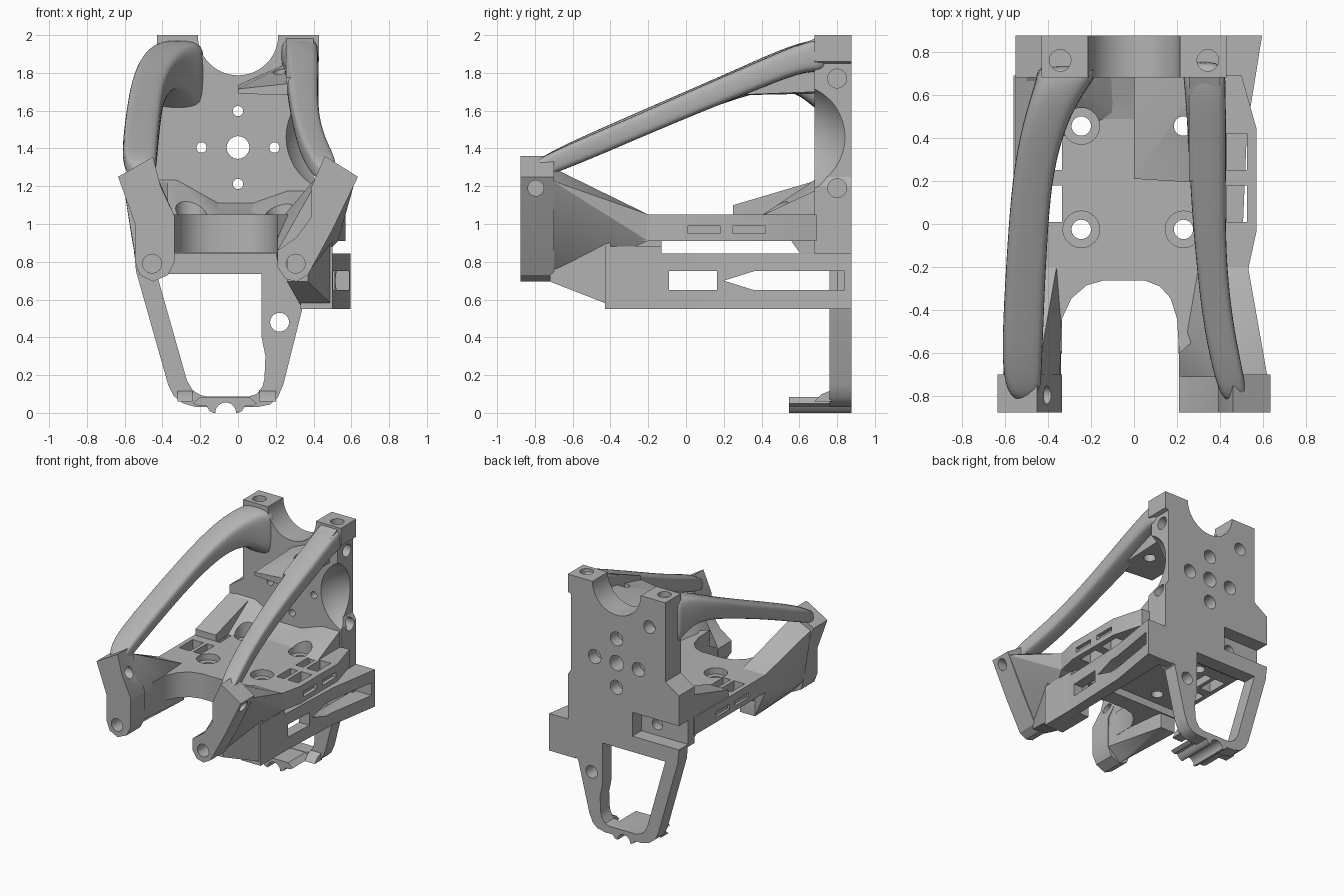
import bpy, bmesh, math
from mathutils import Vector, Matrix

if "Cube" in bpy.data.objects:
    bpy.data.objects.remove(bpy.data.objects["Cube"])

grey = bpy.data.materials.new("plain_grey")
grey.use_nodes = True
grey.diffuse_color = (0.45, 0.45, 0.45, 1)
grey.node_tree.nodes["Principled BSDF"].inputs["Base Color"].default_value = (0.45, 0.45, 0.45, 1)


def finish(name, bm):
    bmesh.ops.recalc_face_normals(bm, faces=bm.faces)
    mesh = bpy.data.meshes.new(name)
    bm.to_mesh(mesh)
    bm.free()
    mesh.materials.append(grey)
    ob = bpy.data.objects.new(name, mesh)
    bpy.context.collection.objects.link(ob)
    return ob


def hull(name, pts):
    bm = bmesh.new()
    for p in pts:
        bm.verts.new(p)
    res = bmesh.ops.convex_hull(bm, input=bm.verts)
    bmesh.ops.delete(bm, geom=[v for v in res["geom_interior"] if isinstance(v, bmesh.types.BMVert)],
                     context="VERTS")
    bmesh.ops.dissolve_limit(bm, angle_limit=0.02, verts=bm.verts, edges=bm.edges)
    return finish(name, bm)


def prism(name, pts, axis, lo, hi):
    """Extrude a flat outline along one axis."""
    place = {"x": lambda a, b, t: (t, a, b), "y": lambda a, b, t: (a, t, b),
             "z": lambda a, b, t: (a, b, t)}[axis]
    bm = bmesh.new()
    face = bm.faces.new([bm.verts.new(place(a, b, lo)) for a, b in pts])
    res = bmesh.ops.extrude_face_region(bm, geom=[face])
    step = Vector(place(0, 0, hi - lo))
    bmesh.ops.translate(bm, vec=step, verts=[v for v in res["geom"] if isinstance(v, bmesh.types.BMVert)])
    return finish(name, bm)


def box(name, x0, x1, y0, y1, z0, z1):
    return prism(name, [(x0, y0), (x1, y0), (x1, y1), (x0, y1)], "z", z0, z1)


def cyl(axis, a, b, r, lo, hi, n=32):
    ring = [(a + r * math.cos(i * math.tau / n), b + r * math.sin(i * math.tau / n)) for i in range(n)]
    return prism("cutter", ring, axis, lo, hi)


def ball(centre, r):
    bm = bmesh.new()
    bmesh.ops.create_uvsphere(bm, u_segments=40, v_segments=24, radius=r, matrix=Matrix.Translation(centre))
    return finish("cutter", bm)


def cut(ob, cutters):
    for c in cutters:
        m = ob.modifiers.new("cut", "BOOLEAN")
        m.object, m.operation, m.solver = c, "DIFFERENCE", "EXACT"
    bake(ob)
    for c in cutters:
        bpy.data.objects.remove(c)


def bake(ob):
    bpy.context.view_layer.update()
    mesh = bpy.data.meshes.new_from_object(ob.evaluated_get(bpy.context.evaluated_depsgraph_get()))
    ob.modifiers.clear()
    ob.data = mesh


def arm(name, rings):
    """Loft rounded rectangles given as x, y, z, width, height."""
    bm = bmesh.new()
    loops = []
    for x, y, z, w, h in rings:
        loops.append([bm.verts.new((x + sx * w / 2, y, z + sz * h / 2)) for sx, sz in
                      ((1, -.7), (1, .7), (.75, 1), (-.75, 1), (-1, .7), (-1, -.7), (-.75, -1), (.75, -1))])
    for a, b in zip(loops, loops[1:]):
        for i in range(8):
            j = (i + 1) % 8
            bm.faces.new((a[i], a[j], b[j], b[i]))
    bm.faces.new(loops[0])
    bm.faces.new(loops[-1])
    ob = finish(name, bm)
    ob.modifiers.new("smooth", "SUBSURF").levels = 2
    bake(ob)


# Upright back plate with notch, bolt circle, pocket and hollowed side
plate = prism("back_plate", [(-.43, 2), (-.43, 1.37), (-.55, 1.29), (-.55, .84), (.43, .84), (.43, 1.2),
                             (.4, 1.25), (.4, 1.85), (.43, 1.86), (.43, 2)], "y", .68, .875)
cutters = [cyl("y", 0, 2, .213, .6, .9, 64), cyl("y", 0, 1.405, .06, .6, .9), ball((.55, .56, 1.46), .32),
           box("cutter", -.6, -.14, .76, .9, .85, 1.05), cyl("y", -.28, .95, .045, .6, .9),
           cyl("y", -.29, 1.77, .05, .78, .9)]
for i in range(4):
    a, b = .193 * math.cos(i * math.pi / 2), 1.405 + .193 * math.sin(i * math.pi / 2)
    cutters += [cyl("y", a, b, .027, .6, .9), cyl("y", a, b, .055, .78, .9)]
for s in (-1, 1):
    cutters.append(cyl("z", s * .343, .76, .05, 1.9, 2.1))
for z in (1.19, 1.77):
    cutters.append(cyl("x", .8, z, .05, .33, .6))
cut(plate, cutters)

# Open loop below the plate
handle = prism("lower_loop", [(-.55, .86), (-.54, .75), (-.37, .15), (-.34, .09), (-.29, .05), (-.22, .03), (.1, .03),
                              (.17, .045), (.21, .08), (.24, .15), (.34, .55), (.43, .6), (.43, .86)], "y", .76, .875)
cut(handle, [prism("cutter", [(-.43, .735), (-.27, .17), (-.24, .12), (-.2, .095), (-.17, .088), (.06, .088),
                              (.1, .1), (.13, .14), (.14, .18), (.145, .3), (.125, .4), (.125, .735)], "y", .6, 1),
             cyl("y", .22, .48, .05, .6, 1), cyl("y", -.065, 0, .055, .5, 1)])
foot = prism("loop_foot", [(-.24, .05), (-.2, .035), (-.17, .04), (-.15, .01), (-.13, 0), (0, 0), (.02, .01),
                           (.04, .04), (.07, .035), (.1, .05), (.06, .085), (-.2, .085)], "y", .545, .875)
cut(foot, [cyl("y", -.065, 0, .055, .5, 1)])
for x0, x1 in ((-.32, -.24), (.11, .2)):
    hull("loop_gusset", [(x, y, z) for x in (x0, x1) for y, z in ((.68, .06), (.72, .1), (.77, .12), (.77, .06))])

# Floor deck with arched front edge
ARCH = [(-.335, -.6), (-.335, -.44), (-.29, -.345), (-.22, -.285), (-.14, -.262), (.05, -.262),
        (.12, -.29), (.17, -.345), (.2, -.44), (.21, -.6)]


def deck_holes():
    res = []
    for x in (-.245, .23):
        for y in (-.025, .455):
            res += [cyl("z", x, y, .045, .8, 1.4), cyl("z", x, y, .085, 1.0, 1.4)]
    return res


deck = prism("floor_deck", [(-.56, .69), (-.56, -.3)] + ARCH + [(.5, -.35), (.57, -.03), (.57, .44), (.5, .69)],
             "z", .91, 1.05)
slots = deck_holes()
for s in (-1, 1):
    for y in (.01, .25):
        slots += [box("cutter", *sorted((s * .43, s * .525)), y, y + .17, .8, 1.2),
                  box("cutter", *sorted((s * .335, s * .4)), y, y + .17, .98 if s > 0 else .8, 1.2),
                  box("cutter", *sorted((s * .54, s * .6)), y, y + .17, .95, .99)]
cut(deck, slots)
prism("floor_lip", [(-.5, -.13), (-.5, -.3)] + ARCH + [(.45, -.35), (.45, -.13)], "z", .85, .92)

# Sloped join between deck and plate, rising towards both sides
ramp = prism("deck_ramp", [(.45, 1.04), (.56, 1.07), (.69, 1.115), (.69, .85), (.6, .85), (.55, .92)], "x", -.5, .42)
cut(ramp, deck_holes() + [cyl("y", -.28, .95, .045, .5, .9)])
for name, inner, outer, top in (("right_ramp", -.08, -.5, 1.24), ("left_ramp", .04, .42, 1.18)):
    mid = inner + (outer - inner) * .6
    side = hull(name, [(inner, .69, 1.1), (inner, .5, 1.04), (inner, .69, 1.04)]
                + [(x, y, z) for x in (mid, outer) for y, z in ((.69, top), (.4, 1.045), (.69, 1.04))])
    cut(side, deck_holes())
hull("side_hump", [(x, y, z) for x in (-.55, -.37) for y, z in
                   ((.25, 1.04), (.25, 1.1), (.57, 1.11), (.69, 1.23), (.69, 1.04))])

# Front lugs, each with a tapered root running back to the deck
left_lug = prism("right_lug", [(-.635, 1.25), (-.45, 1.355), (-.41, 1.2), (-.335, 1.04), (-.335, .8), (-.37, .73),
                               (-.45, .695), (-.52, .73), (-.545, .8), (-.545, 1.0)], "y", -.875, -.7)
left_root = hull("right_lug_root", [(x, -.71, z) for x, z in
                                    ((-.61, 1.23), (-.45, 1.3), (-.345, 1.04), (-.34, .8), (-.45, .7), (-.54, .8))]
                 + [(x, -.2, z) for x in (-.56, -.36) for z in (.91, 1.05)]
                 + [(-.45, -.5, .7), (-.335, -.45, .86), (-.335, -.45, 1.04)]
                 + [(x, -.14, z) for x in (-.51, -.38) for z in (.73, .92)])
right_lug = prism("left_lug", [(.635, 1.25), (.46, 1.36), (.39, 1.2), (.39, 1.04), (.31, .93), (.21, .86), (.21, .77),
                               (.25, .71), (.31, .695), (.37, .73), (.43, .84), (.5, .97)], "y", -.875, -.7)
right_root = hull("left_lug_root", [(x, -.71, z) for x, z in
                                    ((.62, 1.23), (.46, 1.3), (.39, 1.1), (.21, .86), (.215, .77), (.3, .7), (.38, .76))]
                  + [(x, -.2, z) for x in (.3, .53) for z in (.91, 1.05)]
                  + [(.205, -.46, .82), (.205, -.46, 1.0)])
for x, parts in ((-.455, (left_lug, left_root)), (.305, (right_lug, right_root))):
    for p in parts:
        cut(p, [cyl("y", x, .79, .05, -.9, -.5)])
for x0, x1, p in ((-.5, -.2, left_lug), (.43, .8, right_lug)):
    cut(p, [cyl("x", -.795, 1.19, .042, x0, x1)])

# Upper arms from lugs to plate
arm("right_arm", [(-.31, .74, 1.77, .28, .38), (-.31, .69, 1.79, .28, .38), (-.37, .58, 1.83, .23, .25),
                  (-.43, .42, 1.8, .2, .18), (-.475, .2, 1.715, .185, .15), (-.497, -.1, 1.595, .185, .13),
                  (-.515, -.45, 1.445, .19, .125), (-.522, -.72, 1.325, .185, .12), (-.5, -.83, 1.27, .12, .08)])
arm("left_arm", [(.32, .76, 1.89, .21, .2), (.33, .65, 1.9, .19, .16), (.34, .4, 1.795, .18, .15),
                 (.345, .1, 1.67, .16, .14), (.36, -.2, 1.54, .14, .13), (.395, -.5, 1.41, .14, .13),
                 (.45, -.74, 1.31, .14, .12), (.47, -.83, 1.27, .1, .08)])
hull("left_arm_cap", [(x, y, z) for x in (.255, .4) for y, z in
                      ((.7, 1.99), (.7, 1.86), (.2, 1.775), (.2, 1.72))])
# Triangular brace reaching inward from the arm
brace = hull("arm_brace", [(0, .69, 1.69), (0, .69, 1.735), (0, .21, 1.69), (0, .21, 1.715), (.33, .69, 1.88),
                           (.33, .69, 1.7), (.33, .19, 1.75), (.33, .19, 1.68)])
cut(brace, [cyl("z", .23, .455, .045, 1.5, 2)])

# Side rail with two slots
rail = prism("side_rail", [(.42, -.15), (.5, -.15), (.525, .44), (.595, .875), (.43, .875)], "z", .55, .845)
cut(rail, [box("cutter", .3, .7, -.09, .165, .65, .75),
           prism("cutter", [(.2, .7), (.36, .75), (.84, .75), (.84, .65), (.36, .65)], "x", .3, .7)])
box("rail_end", .36, .45, .8, .875, .55, .845)
hull("rail_block", [(x, y, z) for x in (.33, .5) for y in (-.43, -.13) for z in (.55, .88)])
hull("rail_neck", [(x, -.4, z) for x in (.33, .5) for z in (.57, .9)]
     + [(x, y, z) for x in (.26, .37) for y in (-.72, -.63) for z in (.695, .85)])

# Smooth shading on curved surfaces, crisp edges elsewhere
for ob in bpy.context.collection.objects:
    ob.select_set(ob.type == "MESH" and grey.name in ob.data.materials)
    if ob.select_get():
        bpy.context.view_layer.objects.active = ob
bpy.ops.object.shade_smooth_by_angle(angle=math.radians(30))
